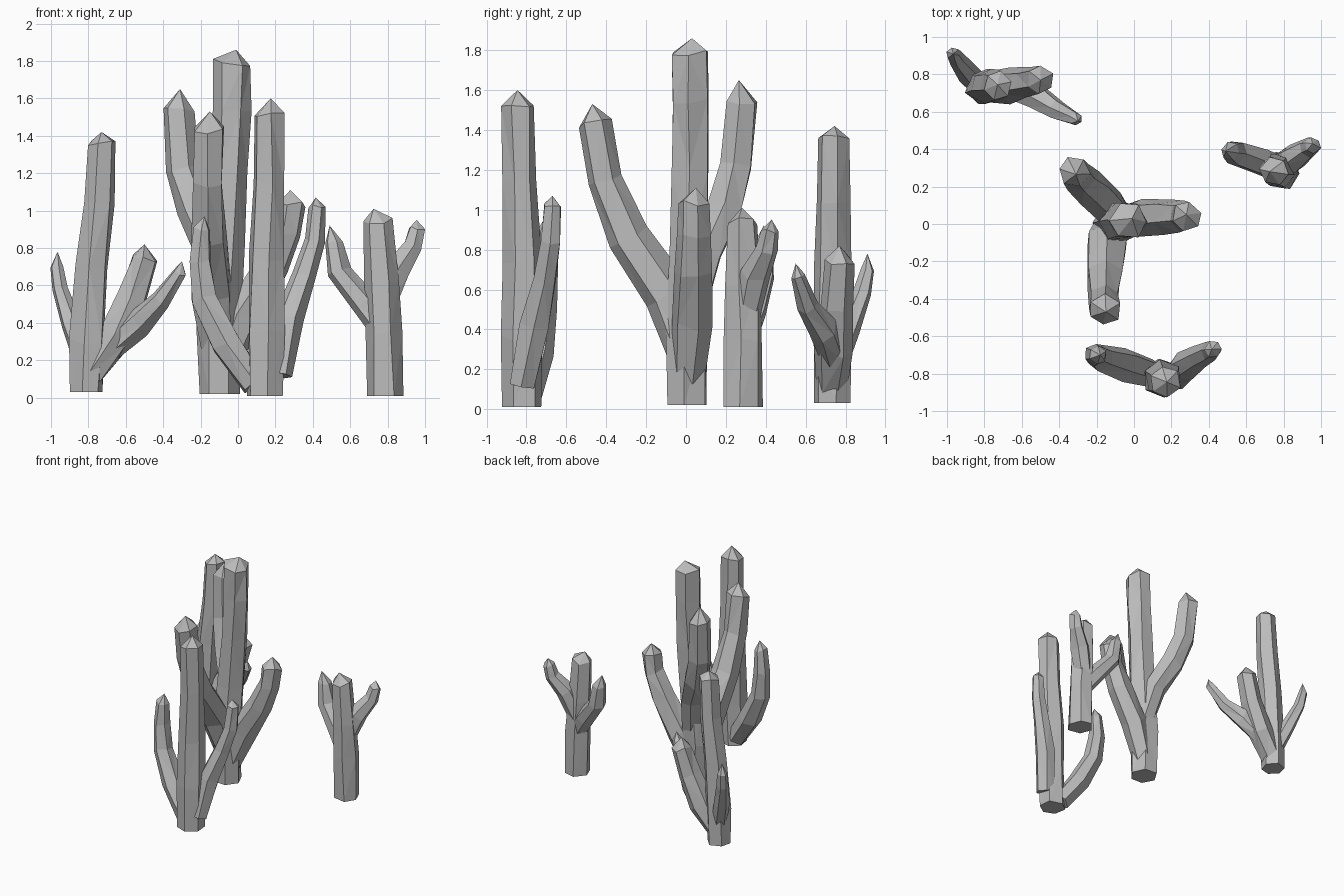
import bpy, bmesh, math, random
from mathutils import Vector

cube = bpy.data.objects.get("Cube")
if cube:
    bpy.data.objects.remove(cube, do_unlink=True)

# One plain grey for every cactus
grey = bpy.data.materials.new("plain_grey")
grey.use_nodes = True
GREY = (0.5, 0.5, 0.5, 1)
grey.diffuse_color = GREY
grey.node_tree.nodes["Principled BSDF"].inputs["Base Color"].default_value = GREY

random.seed(7)


def stem(name, path, sides=6, wobble=0.07, upright_base=False):
    """Faceted tube through (x, y, z, radius) rings; the last point is the tip."""
    pts = [Vector(p[:3]) for p in path]
    bm = bmesh.new()
    rings = []
    turn = random.uniform(0, math.pi)
    for i, p in enumerate(path[:-1]):
        along = (pts[i + 1] - pts[max(i - 1, 0)]).normalized()
        if i == 0 and upright_base:
            along = Vector((0, 0, 1))
        u = (Vector((1, 0, 0)) - along * along.x).normalized()
        v = along.cross(u)
        ring = []
        for k in range(sides):
            a = turn + math.tau * k / sides + random.uniform(-wobble, wobble)
            r = p[3] * random.uniform(1 - wobble, 1 + wobble)
            lift = 0 if i == 0 else random.uniform(-0.2, 0.2) * p[3]
            ring.append(bm.verts.new(
                pts[i] + (u * math.cos(a) + v * math.sin(a)) * r + along * lift))
        rings.append(ring)
    tip = bm.verts.new(pts[-1])
    for low, high in zip(rings, rings[1:]):
        for k in range(sides):
            n = (k + 1) % sides
            bm.faces.new((low[k], low[n], high[n], high[k]))
    for k in range(sides):
        bm.faces.new((rings[-1][k], rings[-1][(k + 1) % sides], tip))
    bm.faces.new(rings[0][::-1])
    bmesh.ops.triangulate(bm, faces=[f for f in bm.faces if len(f.verts) == 4])
    bmesh.ops.recalc_face_normals(bm, faces=bm.faces)
    mesh = bpy.data.meshes.new(name)
    bm.to_mesh(mesh)
    bm.free()
    mesh.materials.append(grey)
    obj = bpy.data.objects.new(name, mesh)
    bpy.context.scene.collection.objects.link(obj)
    return obj


# Tall middle cactus
stem("middle_trunk", [
    (-.1, 0, .02, .112), (-.1, 0, .4, .115), (-.08, .01, .8, .11),
    (-.05, .02, 1.2, .1), (-.03, .02, 1.55, .1), (-.03, .02, 1.79, .1),
    (-.01, .03, 1.86)], upright_base=True)
stem("middle_front_arm", [
    (-.11, .01, .25, .09), (-.14, -.1, .58, .12), (-.16, -.29, .86, .105),
    (-.16, -.41, 1.15, .085), (-.155, -.46, 1.43, .085), (-.15, -.47, 1.53)])
stem("middle_back_arm", [
    (-.08, .03, .5, .08), (-.13, .09, .78, .095), (-.23, .19, 1.0, .1),
    (-.3, .25, 1.22, .09), (-.32, .28, 1.54, .085), (-.31, .265, 1.65)])
stem("middle_side_arm", [
    (-.09, .01, .15, .08), (.03, .03, .45, .105), (.18, .04, .7, .095),
    (.26, .04, .88, .082), (.28, .04, 1.04, .08), (.28, .05, 1.11)])

# Front cactus
stem("front_trunk", [
    (.145, -.825, .01, .105), (.15, -.825, .35, .105), (.155, -.825, .75, .1),
    (.165, -.835, 1.15, .088), (.165, -.845, 1.52, .086),
    (.175, -.845, 1.6)], upright_base=True)
stem("front_left_arm", [
    (.22, -.82, .12, .07), (.27, -.76, .42, .08), (.35, -.71, .65, .066),
    (.41, -.68, .84, .055), (.425, -.67, 1.02, .046), (.415, -.67, 1.07)])
stem("front_right_arm", [
    (.09, -.8, .07, .075), (-.06, -.75, .28, .09), (-.18, -.715, .52, .075),
    (-.205, -.7, .72, .062), (-.195, -.7, .9, .05), (-.18, -.7, .97)])

# Back cactus with a forked arm
stem("back_trunk", [
    (-.81, .73, .03, .092), (-.805, .73, .3, .097), (-.78, .735, .7, .092),
    (-.745, .74, 1.05, .085), (-.73, .74, 1.36, .077),
    (-.73, .745, 1.42)], upright_base=True)
stem("back_outer_arm", [
    (-.81, .73, .17, .06), (-.89, .81, .4, .06), (-.95, .88, .58, .046),
    (-.967, .91, .7, .036), (-.965, .91, .78)])
stem("back_inner_arm", [
    (-.8, .73, .12, .08), (-.67, .74, .31, .1), (-.57, .76, .53, .085),
    (-.5, .77, .74, .075), (-.5, .77, .82)])
stem("back_inner_fork", [
    (-.68, .74, .26, .07), (-.53, .69, .4, .075), (-.41, .61, .52, .055),
    (-.31, .56, .67, .037), (-.3, .55, .73)])

# Small cactus on the side
stem("small_trunk", [
    (.79, .285, .01, .1), (.785, .285, .35, .1), (.765, .285, .62, .092),
    (.75, .28, .94, .077), (.725, .28, 1.01)], upright_base=True)
stem("small_right_arm", [
    (.78, .29, .36, .07), (.68, .33, .5, .075), (.54, .38, .67, .065),
    (.515, .39, .83, .05), (.49, .39, .92)])
stem("small_left_arm", [
    (.77, .3, .48, .07), (.85, .35, .68, .075), (.935, .41, .81, .055),
    (.955, .42, .9, .045), (.955, .43, .95)])
